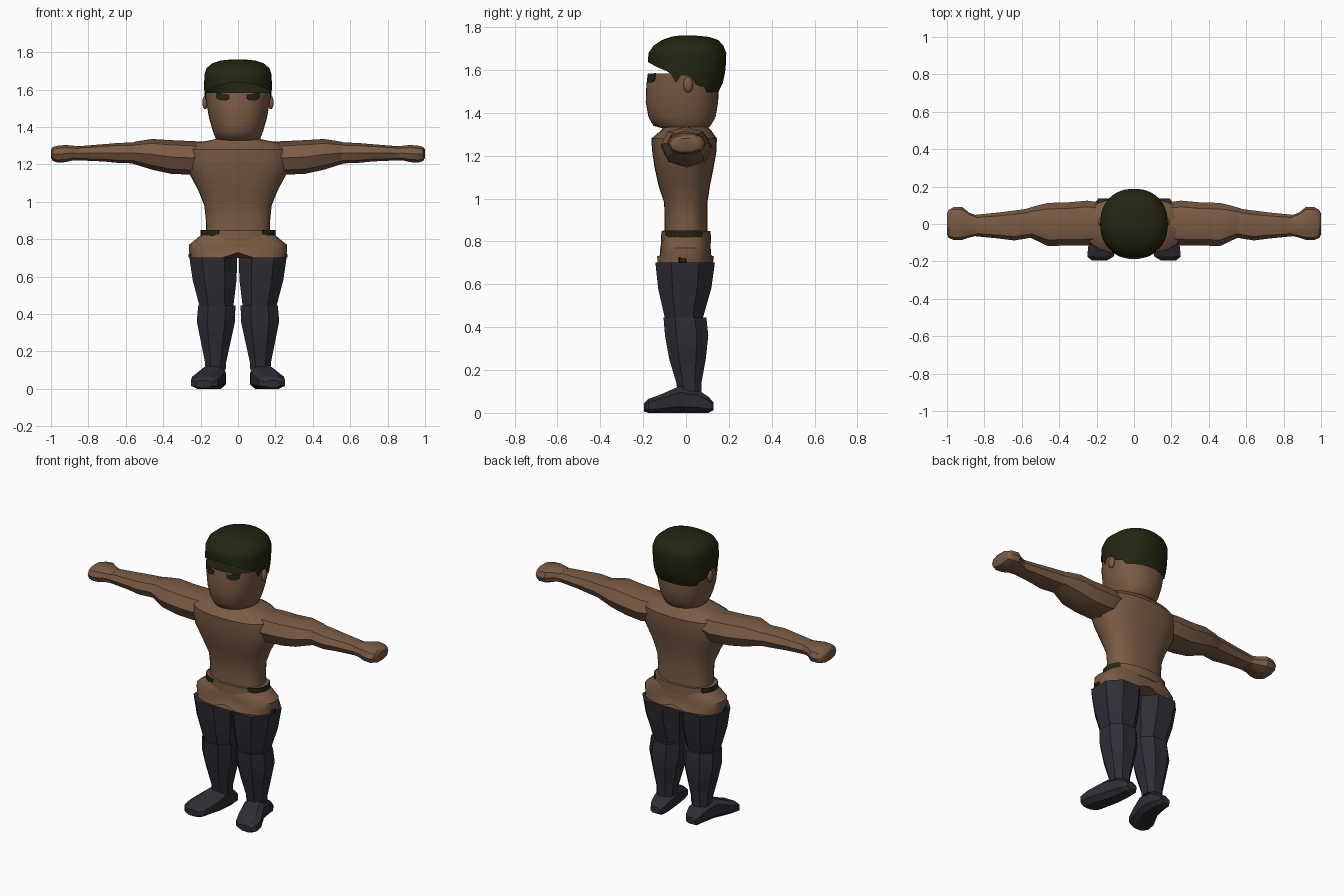
import bpy, bmesh, math
from mathutils import Vector

if "Cube" in bpy.data.objects:
    bpy.data.objects.remove(bpy.data.objects["Cube"])


def material(name, rgb):
    m = bpy.data.materials.new(name)
    m.diffuse_color = (*rgb, 1)
    m.use_nodes = True
    m.node_tree.nodes["Principled BSDF"].inputs["Base Color"].default_value = m.diffuse_color
    return m


SKIN = material("brown skin", (0.195, 0.105, 0.058))
HAIR = material("dark olive", (0.017, 0.018, 0.005))
CLOTH = material("dark slate cloth", (0.027, 0.027, 0.037))


def finish(name, bm, mats, angle=35):
    bmesh.ops.recalc_face_normals(bm, faces=bm.faces)
    me = bpy.data.meshes.new(name)
    bm.to_mesh(me)
    bm.free()
    for m in mats:
        me.materials.append(m)
    ob = bpy.data.objects.new(name, me)
    bpy.context.collection.objects.link(ob)
    bpy.ops.object.select_all(action='DESELECT')
    ob.select_set(True)
    bpy.context.view_layer.objects.active = ob
    bpy.ops.object.shade_smooth_by_angle(angle=math.radians(angle))
    return ob


def lerp_table(table, t):
    """Interpolate rows (key, values...) at key t."""
    if t <= table[0][0]:
        return table[0][1:]
    for a, b in zip(table, table[1:]):
        if t <= b[0]:
            f = (t - a[0]) / (b[0] - a[0])
            return tuple(p + (q - p) * f for p, q in zip(a[1:], b[1:]))
    return table[-1][1:]


def skin_rings(bm, rings, caps=(True, True), closed=True):
    """Bridge point rings with quads; returns the cap faces."""
    vs = [[bm.verts.new(p) for p in r] for r in rings]
    n = len(vs[0])
    for a, b in zip(vs, vs[1:]):
        for i in range(n if closed else n - 1):
            j = (i + 1) % n
            bm.faces.new((a[i], a[j], b[j], b[i]))
    return [bm.faces.new(r) if c else None for r, c in zip((vs[0], vs[-1]), caps)]


def loft(name, axis, rows, n=8, power=2.3, mat=SKIN, side=1, offset=0.0, angle=35):
    """Loft through rows (position, u0, u1, v0, v1) along an axis."""
    unit = []
    for i in range(n):
        a = 2 * math.pi * (i + offset) / n
        unit.append([math.copysign(abs(f(a)) ** (2 / power), f(a)) for f in (math.cos, math.sin)])
    for k in (0, 1):
        top = max(abs(u[k]) for u in unit)
        for u in unit:
            u[k] /= top
    rings = []
    for t, u0, u1, v0, v1 in rows:
        ring = []
        for cu, cv in unit:
            u = (u0 + u1) / 2 + cu * (u1 - u0) / 2
            v = (v0 + v1) / 2 + cv * (v1 - v0) / 2
            p = {'x': (t, u, v), 'y': (u, t, v), 'z': (u, v, t)}[axis]
            ring.append(Vector((p[0] * side, p[1], p[2])))
        rings.append(ring)
    bm = bmesh.new()
    skin_rings(bm, rings)
    return finish(name, bm, [mat], angle)


def around(table, a, z, grow=0.0):
    """Point on a rounded form (z, half width, front, back); a = 0 faces front."""
    w, front, back = lerp_table(table, z)
    c, s = math.cos(a), math.sin(a)
    f = (abs(c) ** 2.25 + abs(s) ** 2.25) ** (-1 / 2.25)
    depth = front if c > 0 else back
    return Vector(((w + grow) * s * f, -(depth + grow) * c * f, z))


def patch(name, table, a0, a1, edge, mat, grow=0.004, steps=8):
    """Thin plate wrapped on a form; edge(f) gives its lower and upper z."""
    rings = []
    for i in range(steps + 1):
        a = math.radians(a0 + (a1 - a0) * i / steps)
        lo, hi = edge(i / steps)
        rings.append([around(table, a, z, g) for z, g in
                      ((lo, -.002), (lo, grow), (hi, grow), (hi, -.002))])
    bm = bmesh.new()
    skin_rings(bm, rings)
    return finish(name, bm, [mat])


def around_rings(table, n=32):
    return [[around(table, 2 * math.pi * i / n, row[0]) for i in range(n)] for row in table]


# Head, closed by a dark scalp below the hair
HEAD = [(1.325, .105, .10, .10), (1.34, .12, .152, .115), (1.38, .135, .175, .138),
        (1.45, .155, .188, .150), (1.53, .169, .185, .153), (1.585, .174, .178, .155)]
bm = bmesh.new()
scalp = skin_rings(bm, around_rings(HEAD))[1]
scalp.material_index = 1
finish("head", bm, [SKIN, HAIR], 50)

# Hair shell with an uneven hairline
DOME = [(1.49, .172, .18, .148), (1.55, .178, .18, .176), (1.61, .181, .18, .186),
        (1.68, .180, .175, .188), (1.715, .168, .150, .174), (1.74, .138, .112, .150),
        (1.755, .095, .07, .105), (1.762, .03, .025, .03)]
HAIRLINE = [(0, 1.64), (28, 1.63), (55, 1.602), (66, 1.59), (75, 1.54), (84, 1.58),
            (97, 1.57), (108, 1.52), (118, 1.53), (128, 1.495), (180, 1.495)]
N = 48
rings = []
for k in range(5):
    ring = []
    for i in range(N):
        a = 2 * math.pi * i / N
        low = lerp_table(HAIRLINE, abs((math.degrees(a) + 180) % 360 - 180))[0]
        ring.append(around(DOME, a, low + (1.68 - low) * k / 4))
    rings.append(ring)
rings += around_rings(DOME[4:], N)
bm = bmesh.new()
skin_rings(bm, rings, (False, True))
finish("hair", bm, [HAIR], 50)

# Torso with broad chest, narrow waist and sloped shoulders
TORSO = [(.80, -.172, .172, -.10, .10), (.90, -.172, .172, -.10, .10),
         (.98, -.18, .18, -.102, .10), (1.06, -.212, .212, -.128, .112),
         (1.15, -.26, .26, -.148, .13), (1.22, -.285, .285, -.158, .142),
         (1.28, -.27, .27, -.162, .144), (1.315, -.225, .225, -.12, .12),
         (1.335, -.12, .12, -.10, .10), (1.36, -.10, .10, -.09, .09)]
loft("torso", 'z', TORSO, 28, 2.4)

# Hips, raised at the crotch
hips = loft("hips", 'z', [(.70, -.254, .254, -.135, .13), (.735, -.262, .262, -.122, .118),
                          (.77, -.262, .262, -.12, .115), (.80, -.225, .225, -.115, .112),
                          (.83, -.19, .19, -.105, .105)], 24, 2.6)
for v in hips.data.vertices:
    if v.co.z < .71 and abs(v.co.x) < .08:
        v.co.z += .03

# Waistband with dark side panels
BELT = [(.79, .198, .117, .117), (.848, .196, .115, .115)]
bm = bmesh.new()
skin_rings(bm, around_rings(BELT))
finish("waistband", bm, [SKIN])

for s, side in ((1, "left"), (-1, "right")):
    # Painted belt panel, its front end tapering
    start = 40 if s > 0 else 30
    patch(side + "_belt_panel", BELT, s * start, s * 128,
          lambda f: (.817 + (.012 if f == 0 else 0), .85), HAIR)
    # Eye and brow patch
    patch(side + "_eye_patch", HEAD, s * 15, s * 40,
          lambda f: (1.553 - .012 * math.sin(math.pi * f), 1.572 + .014 * f), HAIR)

    # Ear
    bm = bmesh.new()
    bmesh.ops.create_uvsphere(bm, u_segments=12, v_segments=8, radius=1)
    for v in bm.verts:
        v.co = Vector((s * .175 + v.co.x * .016, .01 + v.co.y * .022, 1.532 + v.co.z * .037))
    finish(side + "_ear", bm, [SKIN], 60)

    # Upper arm, forearm and mitten hand
    loft(side + "_upper_arm", 'x',
         [(.15, -.10, .11, 1.17, 1.32), (.25, -.115, .125, 1.145, 1.325),
          (.36, -.115, .115, 1.15, 1.33), (.46, -.118, .113, 1.172, 1.336),
          (.55, -.075, .09, 1.20, 1.322), (.58, -.065, .08, 1.21, 1.31)],
         8, 2.1, SKIN, s)
    loft(side + "_forearm", 'x',
         [(.54, -.072, .085, 1.205, 1.318), (.64, -.088, .072, 1.208, 1.315),
          (.72, -.078, .062, 1.216, 1.308), (.86, -.064, .048, 1.222, 1.297)],
         8, 2.3, SKIN, s)
    loft(side + "_hand", 'x',
         [(.84, -.062, .046, 1.222, 1.296), (.88, -.072, .06, 1.222, 1.30),
          (.92, -.085, .092, 1.212, 1.304), (.965, -.085, .09, 1.21, 1.30),
          (.99, -.075, .075, 1.218, 1.293), (1.0, -.055, .055, 1.235, 1.28)],
         10, 2.5, SKIN, s)

    # Trouser leg in two flared sections
    loft(side + "_thigh", 'z',
         [(.44, .025, .205, -.098, .078), (.58, .008, .242, -.13, .118),
          (.702, .004, .260, -.143, .135)], 8, 2.3, CLOTH, s, .5, 20)
    loft(side + "_shin", 'z',
         [(.10, .066, .174, -.04, .072), (.14, .064, .176, -.045, .072),
          (.25, .04, .198, -.078, .092), (.36, .016, .22, -.098, .104),
          (.445, .014, .213, -.105, .095)], 8, 2.3, CLOTH, s, .5, 20)
    # Small dark tag on the outer hip
    loft(side + "_hip_tag", 'x', [(.252, -.035, .002, .70, .725), (.264, -.03, 0, .703, .722)],
         4, 2, HAIR, s, .5)

    # Boot with toe turned outward
    loft(side + "_boot", 'y',
         [(-.195, .145, .225, .006, .045), (-.175, .11, .25, 0, .065),
          (-.12, .09, .245, 0, .085), (-.03, .068, .20, 0, .125),
          (.06, .064, .18, 0, .105), (.105, .075, .17, 0, .075), (.128, .09, .155, .012, .05)],
         8, 2.8, CLOTH, s, .5, 25)
